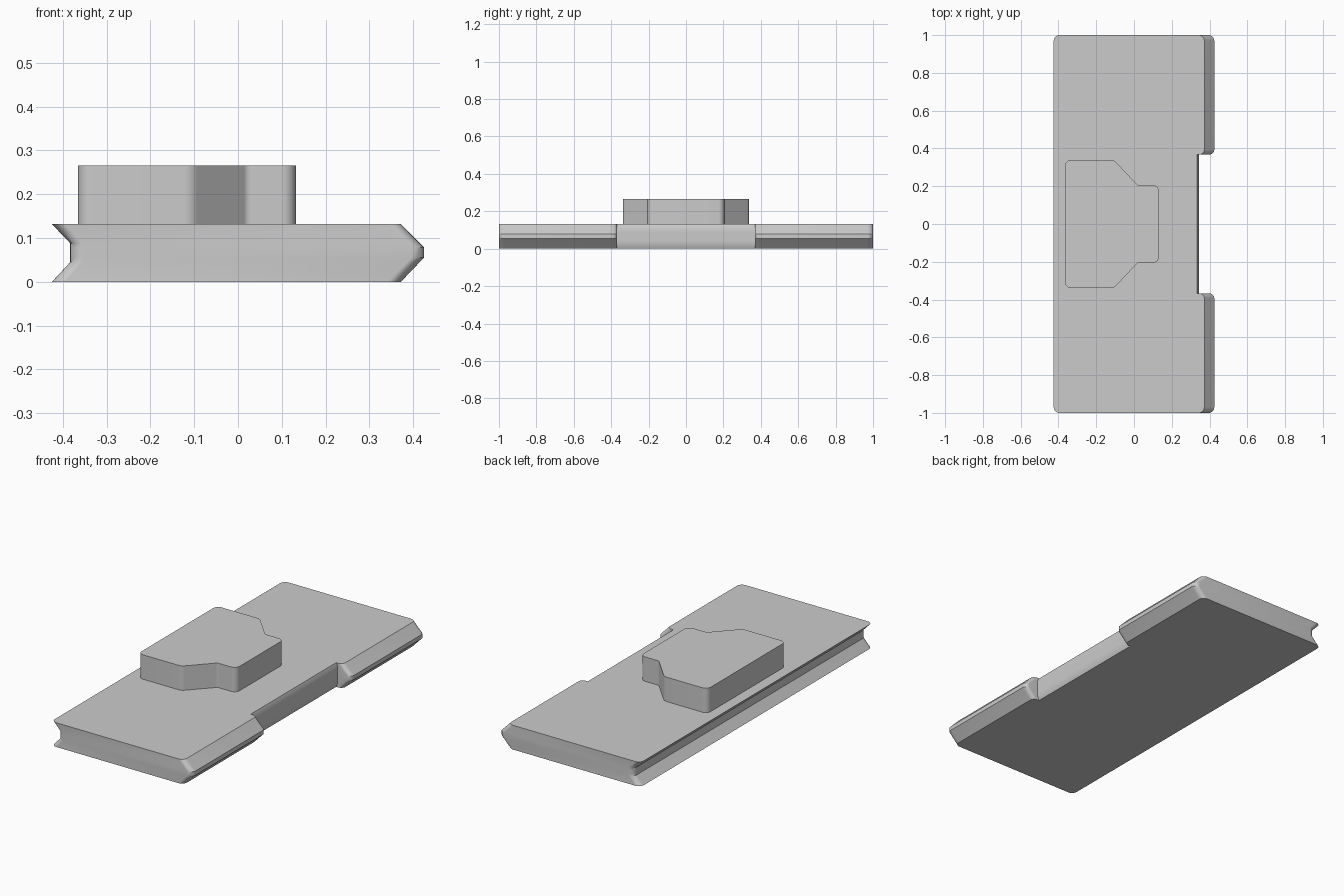
import bpy, bmesh, math
from mathutils import Vector

cube = bpy.data.objects.get("Cube")
if cube:
    bpy.data.objects.remove(cube, do_unlink=True)

grey = bpy.data.materials.new("light grey")
grey.use_nodes = True
grey.diffuse_color = (0.6, 0.6, 0.6, 1)
grey.node_tree.nodes["Principled BSDF"].inputs["Base Color"].default_value = (0.6, 0.6, 0.6, 1)


def rounded(corners, steps=6):
    """Outline from (x, y, radius) corners, each rounded by a fillet arc."""
    points = []
    for i, (x, y, radius) in enumerate(corners):
        here = Vector((x, y))
        to_prev = (Vector(corners[i - 1][:2]) - here).normalized()
        to_next = (Vector(corners[(i + 1) % len(corners)][:2]) - here).normalized()
        if radius == 0:
            points.append(here)
            continue
        half = to_prev.angle(to_next) / 2
        centre = here + (to_prev + to_next).normalized() * radius / math.sin(half)
        start = here + to_prev * radius / math.tan(half) - centre
        end = here + to_next * radius / math.tan(half) - centre
        for k in range(steps + 1):
            points.append(centre + start.lerp(end, k / steps).normalized() * radius)
    return points


def mirrored(half):
    """Complete a counterclockwise outline from its +y half."""
    return [(x, -y, r) for x, y, r in reversed(half)] + half


def loft(name, layers):
    """Solid through stacked outlines, given as (z, points)."""
    bm = bmesh.new()
    rings = [[bm.verts.new((p.x, p.y, z)) for p in pts] for z, pts in layers]
    n = len(rings[0])
    for low, high in zip(rings, rings[1:]):
        for i in range(n):
            j = (i + 1) % n
            bm.faces.new((low[i], low[j], high[j], high[i]))
    bm.faces.new(rings[0][::-1])
    bm.faces.new(rings[-1])
    bmesh.ops.recalc_face_normals(bm, faces=bm.faces)
    mesh = bpy.data.meshes.new(name)
    bm.to_mesh(mesh)
    bm.free()
    mesh.materials.append(grey)
    obj = bpy.data.objects.new(name, mesh)
    bpy.context.collection.objects.link(obj)
    bpy.ops.object.select_all(action='DESELECT')
    obj.select_set(True)
    bpy.context.view_layer.objects.active = obj
    bpy.ops.object.shade_smooth_by_angle(angle=math.radians(30))


# Base plate: grooved on one long edge, two pointed tongues on the other
def plate_outline(groove_x, tongue_x, notch_x):
    return rounded(mirrored([
        (notch_x, 0.368, 0), (tongue_x, 0.368, 0.025),
        (tongue_x, 1, 0.03), (groove_x, 1, 0.03)]))


# Each level: z, groove edge x, tongue edge x, notch wall x
levels = [(0, -0.425, 0.372, 0.334), (0.02, -0.406, 0.391, 0.343),
          (0.045, -0.383, 0.415, 0.343), (0.055, -0.383, 0.425, 0.343),
          (0.078, -0.383, 0.425, 0.343), (0.088, -0.383, 0.415, 0.343),
          (0.112, -0.406, 0.391, 0.343), (0.132, -0.425, 0.372, 0.334)]
loft("base_plate", [(z, plate_outline(*xs)) for z, *xs in levels])

# Raised block with a narrowed nose
block = rounded(mirrored([
    (0.132, 0.205, 0.03), (0.02, 0.205, 0.02),
    (-0.105, 0.338, 0.04), (-0.365, 0.338, 0.03)]))
loft("raised_block", [(0.132, block), (0.265, block)])
